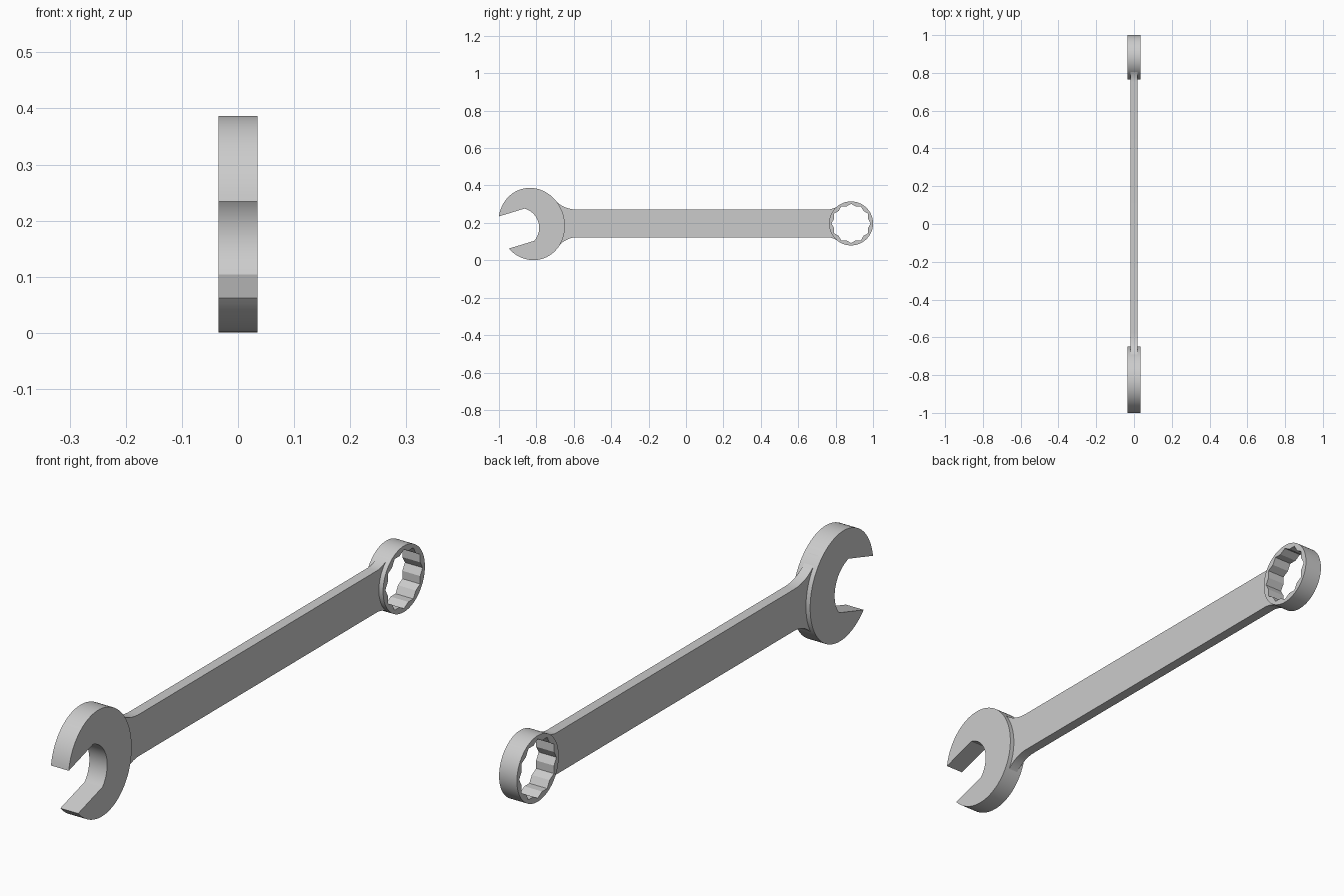
import bpy, bmesh
from math import sin, cos, pi, radians, asin, acos, atan2
from mathutils import Vector

cube = bpy.data.objects.get("Cube")
if cube:
    bpy.data.objects.remove(cube)

steel = bpy.data.materials.new("steel grey")
steel.use_nodes = True
colour = (0.6, 0.6, 0.6, 1)
steel.diffuse_color = colour
steel.node_tree.nodes["Principled BSDF"].inputs["Base Color"].default_value = colour


def finish(bm, name):
    bmesh.ops.recalc_face_normals(bm, faces=bm.faces)
    mesh = bpy.data.meshes.new(name)
    bm.to_mesh(mesh)
    bm.free()
    mesh.materials.append(steel)
    obj = bpy.data.objects.new(name, mesh)
    bpy.context.collection.objects.link(obj)
    bpy.ops.object.select_all(action='DESELECT')
    bpy.context.view_layer.objects.active = obj
    obj.select_set(True)
    bpy.ops.object.shade_smooth_by_angle(angle=radians(20))


def plate(name, outline, half):
    """Extrude a closed (y, z) outline to both sides of x = 0."""
    bm = bmesh.new()
    face = bm.faces.new([bm.verts.new((-half, y, z)) for y, z in outline])
    ext = bmesh.ops.extrude_face_region(bm, geom=[face])
    verts = [g for g in ext["geom"] if isinstance(g, bmesh.types.BMVert)]
    bmesh.ops.translate(bm, verts=verts, vec=(2 * half, 0, 0))
    finish(bm, name)


def arc(cy, cz, ry, rz, start, end, n):
    return [(cy + ry * cos(start + (end - start) * i / n),
             cz + rz * sin(start + (end - start) * i / n)) for i in range(n + 1)]


def bezier(a, b, c, n=12):
    a, b, c = Vector(a), Vector(b), Vector(c)
    return [tuple(a.lerp(b, i / n).lerp(b.lerp(c, i / n), i / n)) for i in range(n + 1)]


HEAD_HALF, SHAFT_HALF = 0.035, 0.0185

# Open-end head: tilted ellipse with a rounded mouth between parallel jaws
a, b, jaw = 0.176, 0.1945, 0.09
tip = pi - asin(jaw / b)
mouth_r, mouth_u = 0.106, -0.069
mouth = asin(jaw / mouth_r)
local = arc(0, 0, a, b, -tip, tip, 72) + arc(mouth_u, 0, mouth_r, mouth_r, mouth, -mouth, 24)
tilt = radians(17)
head = [(-0.825 + u * cos(tilt) - v * sin(tilt),
         0.194 + u * sin(tilt) + v * cos(tilt)) for u, v in local]
plate("open_end_head", head, HEAD_HALF)

# Box-end ring with a twelve-point socket
ring_y, ring_z, ring_r = 0.8825, 0.197, 0.1175
point_r, valley_r, sub = 0.105, 0.094, 4
corners = [Vector((cos(i * pi / 12), sin(i * pi / 12))) * (valley_r if i % 2 else point_r)
           for i in range(24)]
inner = [corners[i].lerp(corners[(i + 1) % 24], k / sub) for i in range(24) for k in range(sub)]
count = len(inner)
outer = [Vector((cos(2 * pi * i / count), sin(2 * pi * i / count))) * ring_r for i in range(count)]
bm = bmesh.new()
loops = [[bm.verts.new((x, ring_y + p.x, ring_z + p.y)) for p in loop]
         for loop, x in ((outer, -HEAD_HALF), (outer, HEAD_HALF),
                         (inner, HEAD_HALF), (inner, -HEAD_HALF))]
for k in range(4):
    one, two = loops[k], loops[(k + 1) % 4]
    for i in range(count):
        j = (i + 1) % count
        bm.faces.new((one[i], one[j], two[j], two[i]))
finish(bm, "box_end_ring")

# Flat shaft flaring into both ends
top, bottom = 0.271, 0.123
shaft = bezier((-0.716, 0.340), (-0.665, 0.271), (-0.58, top))
shaft += bezier((0.755, top), (0.785, 0.272), (0.815, 0.291), 6)
join = atan2(0.094, -0.0675)
shaft += arc(ring_y, ring_z, 0.111, 0.111, join, 2 * pi - join, 16)
shaft += bezier((0.815, 0.103), (0.785, 0.122), (0.755, bottom), 6)
shaft += bezier((-0.58, bottom), (-0.65, 0.123), (-0.70, 0.054))
plate("shaft", shaft, SHAFT_HALF)
